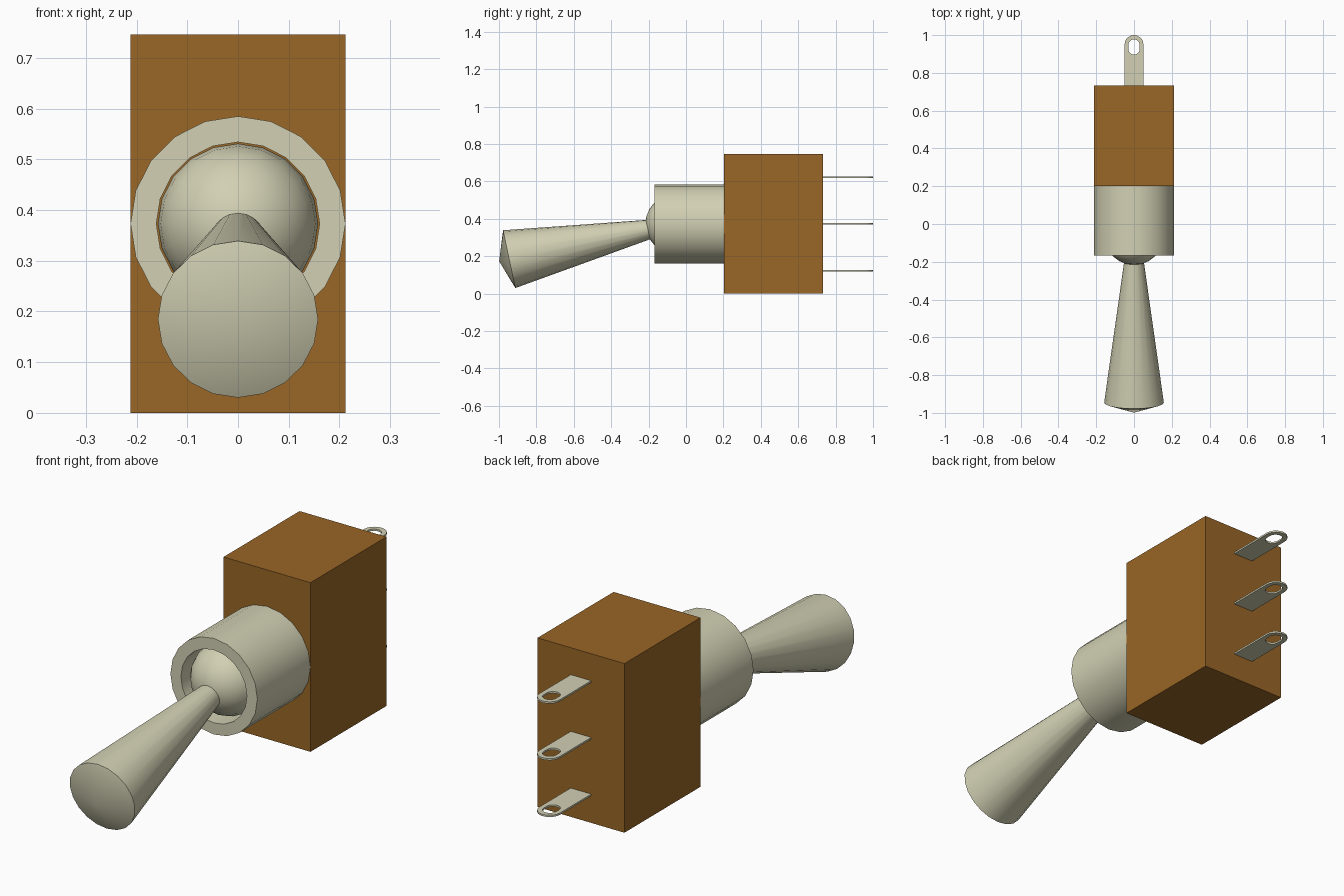
import bpy, bmesh
from math import sin, cos, pi, radians
from mathutils import Vector, Matrix

old = bpy.data.objects.get("Cube")
if old:
    bpy.data.objects.remove(old, do_unlink=True)


def material(name, rgb):
    m = bpy.data.materials.new(name)
    m.use_nodes = True
    m.diffuse_color = (*rgb, 1)
    m.node_tree.nodes["Principled BSDF"].inputs["Base Color"].default_value = (*rgb, 1)
    return m


brown = material("brown_plastic", (0.319, 0.133, 0.019))
cream = material("cream_metal", (0.644, 0.631, 0.451))


def finish(name, bm, mat, smooth=False):
    bmesh.ops.recalc_face_normals(bm, faces=bm.faces[:])
    me = bpy.data.meshes.new(name)
    bm.to_mesh(me)
    bm.free()
    me.materials.append(mat)
    ob = bpy.data.objects.new(name, me)
    bpy.context.collection.objects.link(ob)
    if smooth:
        bpy.ops.object.select_all(action='DESELECT')
        ob.select_set(True)
        bpy.context.view_layer.objects.active = ob
        bpy.ops.object.shade_smooth_by_angle(angle=radians(30))
    return ob


def lathe(name, profile, centre, tilt=0, closed=False, sides=20):
    """Spin (radius, distance forward) points about an axis facing -y, tilted down."""
    bm = bmesh.new()
    vs = [bm.verts.new((0, r, d)) for r, d in profile]
    pairs = list(zip(vs, vs[1:])) + ([(vs[-1], vs[0])] if closed else [])
    edges = [bm.edges.new(p) for p in pairs]
    bmesh.ops.spin(bm, geom=vs + edges, cent=(0, 0, 0), axis=(0, 0, 1),
                   angle=2 * pi, steps=sides, use_merge=False)
    bmesh.ops.remove_doubles(bm, verts=bm.verts[:], dist=1e-5)
    bm.transform(Matrix.Translation(centre) @ Matrix.Rotation(pi / 2 + tilt, 4, 'X'))
    return finish(name, bm, cream, True)


MID = 0.373          # height of the bushing axis
BALL_Y, BALL_R = -0.059, 0.158

# Switch body
bm = bmesh.new()
bmesh.ops.create_cube(bm, size=1)
bm.transform(Matrix.Translation((0, 0.467, MID)) @ Matrix.Diagonal((0.424, 0.53, 0.746, 1)))
finish("body", bm, brown)

# Hollow bushing, open at the front
lathe("bushing", [(0.212, -0.203), (0.212, 0.168), (0.161, 0.168), (0.161, -0.203)],
      (0, 0, MID), closed=True)

# Pivot ball
arc = [(BALL_R * sin(pi * i / 12), BALL_R * cos(pi * i / 12)) for i in range(13)]
lathe("pivot_ball", arc, (0, BALL_Y, MID))

# Flared lever with a shallow conical tip
lathe("lever", [(0, 0.10), (0.046, 0.10), (0.158, 0.906), (0, 0.961)],
      (0, BALL_Y, MID), tilt=radians(12))


# Solder terminals: rounded tabs with a slotted hole
def arc_points(r, cy, a0, a1, n=10):
    return [(r * cos(a0 + (a1 - a0) * i / n), cy + r * sin(a0 + (a1 - a0) * i / n))
            for i in range(n + 1)]


outline = [(-0.05, 0.725), (0.05, 0.725)] + arc_points(0.05, 0.95, 0, pi)
slot = arc_points(0.03, 0.948, 0, pi) + arc_points(0.03, 0.927, pi, 2 * pi)
THICK = 0.008

for name, z in (("lower", 0.123), ("middle", MID), ("upper", 0.623)):
    bm = bmesh.new()
    edges = []
    for loop in (outline, slot):
        vs = [bm.verts.new((x, y, z - THICK / 2)) for x, y in loop]
        edges += [bm.edges.new((v, vs[i - 1])) for i, v in enumerate(vs)]
    bmesh.ops.triangle_fill(bm, edges=edges, use_beauty=True, normal=(0, 0, 1))
    out = bmesh.ops.extrude_face_region(bm, geom=bm.faces[:], use_keep_orig=True)
    bmesh.ops.translate(bm, vec=Vector((0, 0, THICK)),
                        verts=[g for g in out["geom"] if isinstance(g, bmesh.types.BMVert)])
    finish(name + "_terminal", bm, cream, True)
